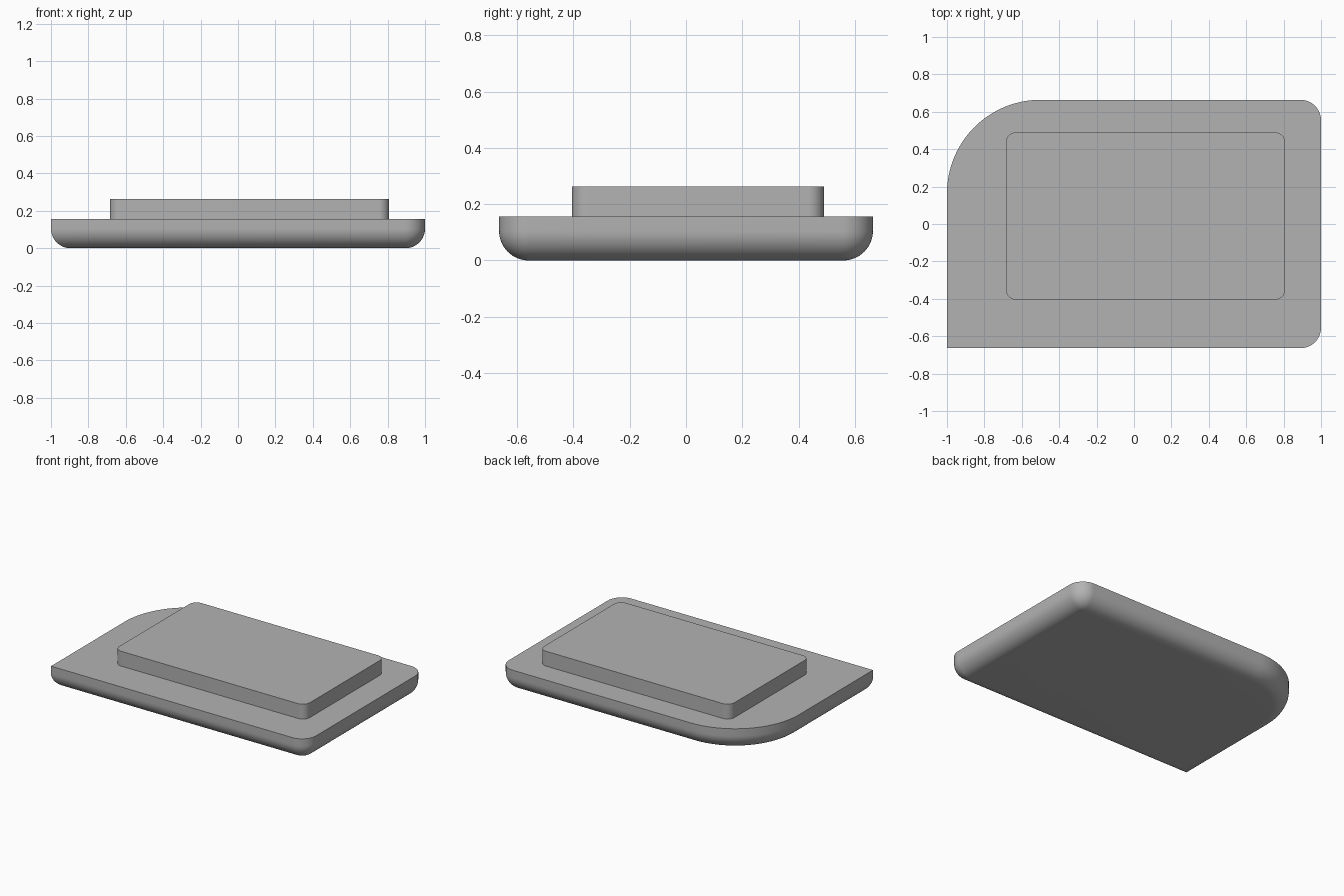
import bpy, bmesh
from math import sin, cos, pi, radians

cube = bpy.data.objects.get("Cube")
if cube:
    bpy.data.objects.remove(cube, do_unlink=True)

grey = bpy.data.materials.new("plain_grey")
grey.use_nodes = True
grey.diffuse_color = (0.45, 0.45, 0.45, 1)
grey.node_tree.nodes["Principled BSDF"].inputs["Base Color"].default_value = (0.45, 0.45, 0.45, 1)


def outline(x0, x1, y0, y1, radii, inset):
    """Counter-clockwise rectangle with its own radius per corner; radius 0 stays sharp."""
    corners = [(x1, y1, -1, -1), (x0, y1, 1, -1), (x0, y0, 1, 1), (x1, y0, -1, 1)]
    points = []
    for i, ((x, y, sx, sy), r) in enumerate(zip(corners, radii)):
        # the centre of a rounded corner does not move as the outline shrinks
        shift = max(r, inset)
        cx, cy, r_in = x + sx * shift, y + sy * shift, max(r - inset, 0)
        steps = 0 if r == 0 else (40 if r > 0.3 else 16)
        for k in range(steps + 1):
            a = i * pi / 2 + (pi / 2 * k / steps if steps else 0)
            points.append((cx + r_in * cos(a), cy + r_in * sin(a)))
    return points


def slab(name, bounds, radii, z0, z1, fillet=0):
    """Closed slab with an optional rounded lower edge."""
    levels = [(0, z0)]
    if fillet:
        n = 16
        levels = [(fillet * (1 - sin(pi / 2 * k / n)),
                   z0 + fillet * (1 - cos(pi / 2 * k / n))) for k in range(n + 1)]
    levels.append((0, z1))
    bm = bmesh.new()
    rings = [[bm.verts.new((x, y, z)) for x, y in outline(*bounds, radii, inset)]
             for inset, z in levels]
    for low, high in zip(rings, rings[1:]):
        for i in range(len(low)):
            j = (i + 1) % len(low)
            bm.faces.new((low[i], low[j], high[j], high[i]))
    bm.faces.new(rings[0][::-1])
    bm.faces.new(rings[-1])
    mesh = bpy.data.meshes.new(name)
    bm.to_mesh(mesh)
    bm.free()
    mesh.materials.append(grey)
    obj = bpy.data.objects.new(name, mesh)
    bpy.context.collection.objects.link(obj)
    bpy.ops.object.select_all(action='DESELECT')
    obj.select_set(True)
    bpy.context.view_layer.objects.active = obj
    bpy.ops.object.shade_smooth_by_angle(angle=radians(30))
    return obj


# Base tray: one large rounded corner, one sharp corner, rounded underside
slab("base", (-1, 1, -0.664, 0.664), (0.11, 0.5, 0, 0.11), 0, 0.157, fillet=0.105)

# Raised block, set off-centre on the base
slab("raised_block", (-0.685, 0.808, -0.405, 0.49), (0.055,) * 4, 0.157, 0.262)
